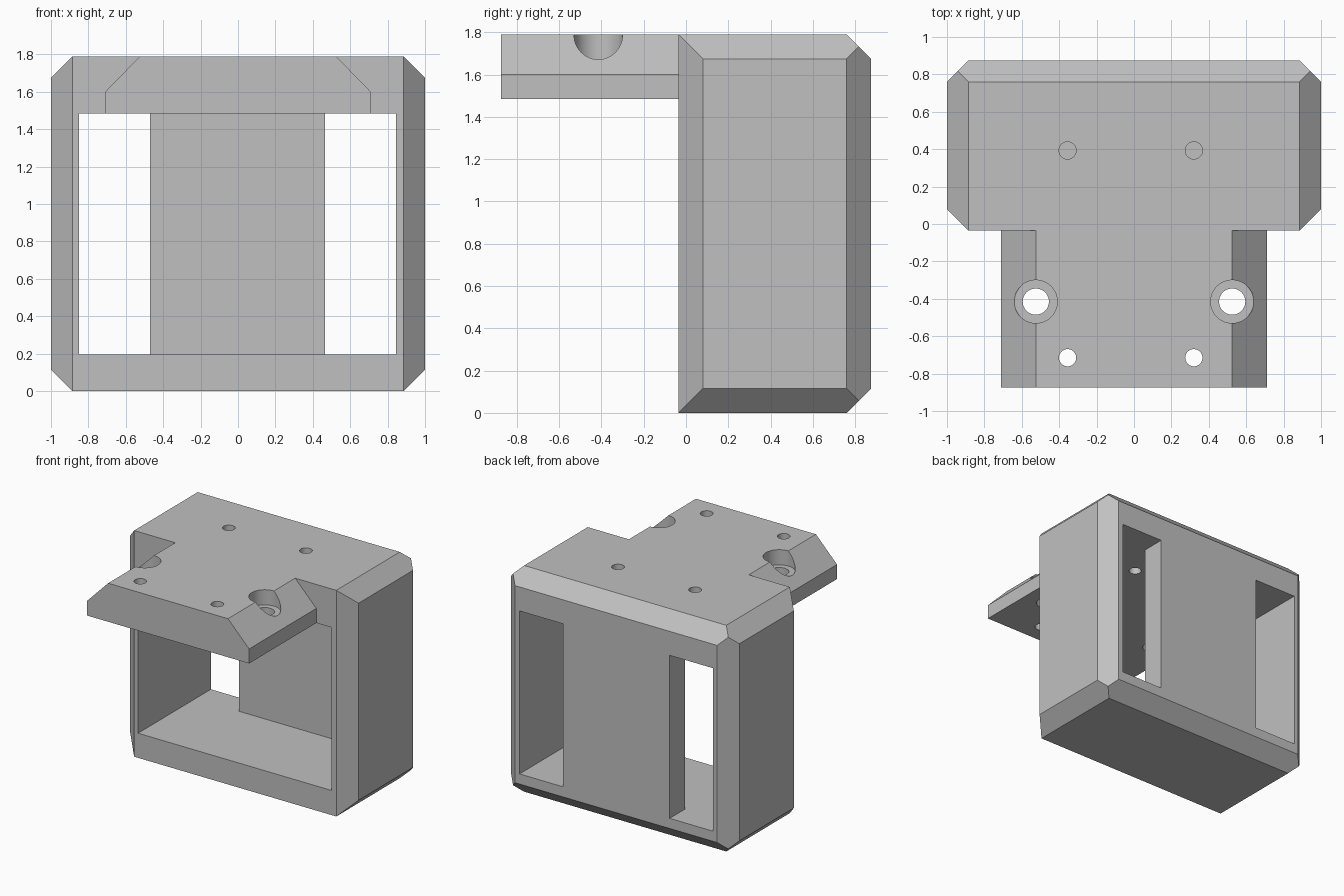
import bpy, bmesh
from mathutils import Vector

cube = bpy.data.objects.get("Cube")
if cube:
    bpy.data.objects.remove(cube, do_unlink=True)

H, FRONT, BACK, BEVEL = 1.79, -0.035, 0.875, 0.115

grey = bpy.data.materials.new("light grey plastic")
grey.use_nodes = True
colour = (0.53, 0.53, 0.53, 1)
grey.diffuse_color = colour
grey.node_tree.nodes["Principled BSDF"].inputs["Base Color"].default_value = colour


def finish(name, bm):
    bmesh.ops.recalc_face_normals(bm, faces=bm.faces)
    mesh = bpy.data.meshes.new(name)
    bm.to_mesh(mesh)
    bm.free()
    mesh.materials.append(grey)
    obj = bpy.data.objects.new(name, mesh)
    bpy.context.collection.objects.link(obj)
    return obj


def box_mesh(lo, hi):
    bm = bmesh.new()
    bmesh.ops.create_cube(bm, size=1)
    for v in bm.verts:
        v.co = [a + (b - a) * (c + 0.5) for a, b, c in zip(lo, hi, v.co)]
    return bm


def cylinder(name, x, y, radius, z0, z1):
    bm = bmesh.new()
    bmesh.ops.create_cone(bm, cap_ends=True, segments=48, radius1=radius, radius2=radius, depth=z1 - z0)
    bmesh.ops.translate(bm, verts=bm.verts, vec=(x, y, (z0 + z1) / 2))
    return finish(name, bm)


def combine(target, other, operation):
    mod = target.modifiers.new(operation.lower(), "BOOLEAN")
    mod.operation, mod.solver, mod.object = operation, "EXACT", other
    bpy.context.view_layer.objects.active = target
    bpy.ops.object.modifier_apply(modifier=mod.name)
    bpy.data.objects.remove(other, do_unlink=True)


# Housing block: every edge bevelled except the two level front edges
lo, hi = Vector((-1, FRONT, 0)), Vector((1, BACK, H))
bm = box_mesh(lo, hi)
bevels = [(s, t, 0) for s in (-1, 1) for t in (-1, 1)]
bevels += [(s, 0, t) for s in (-1, 1) for t in (-1, 1)]
bevels += [(0, 1, t) for t in (-1, 1)]
for n in map(Vector, bevels):
    corner = Vector([hi[i] if n[i] > 0 else lo[i] for i in range(3)])
    cut = bmesh.ops.bisect_plane(bm, geom=bm.verts[:] + bm.edges[:] + bm.faces[:], dist=1e-5,
                                 plane_co=corner - n * (BEVEL / 2), plane_no=n, clear_outer=True)
    rim = [e for e in cut["geom_cut"] if isinstance(e, bmesh.types.BMEdge)]
    bmesh.ops.contextual_create(bm, geom=rim)
housing = finish("housing_bracket", bm)

# Mounting shelf with sloping sides, reaching slightly into the block
half = [(0.71, 1.485), (0.71, 1.6), (0.525, H)]
profile = half + [(-x, z) for x, z in reversed(half)]
bm = bmesh.new()
face = bm.faces.new([bm.verts.new((x, -BACK, z)) for x, z in profile])
ext = bmesh.ops.extrude_face_region(bm, geom=[face])
bmesh.ops.translate(bm, vec=(0, BACK + 0.05, 0),
                    verts=[v for v in ext["geom"] if isinstance(v, bmesh.types.BMVert)])
combine(housing, finish("shelf", bm), "UNION")

# Front cavity and the two slots in the back wall
Z0, Z1 = 0.195, 1.485
for name, x0, x1, y0, y1 in [("cavity", -0.85, 0.845, -0.2, 0.685),
                             ("slot_right", -0.85, -0.47, 0.5, 1),
                             ("slot_left", 0.465, 0.845, 0.5, 1)]:
    combine(housing, finish(name, box_mesh((x0, y0, Z0), (x1, y1, Z1))), "DIFFERENCE")

# Counterbored screw holes on the slopes
for x in (-0.525, 0.525):
    combine(housing, cylinder("counterbore", x, -0.415, 0.115, 1.67, 2), "DIFFERENCE")
    combine(housing, cylinder("screw_hole", x, -0.415, 0.07, 1.3, 2), "DIFFERENCE")

# Four small holes through the top plate
for x in (-0.355, 0.32):
    for y in (-0.715, 0.393):
        combine(housing, cylinder("pin_hole", x, y, 0.046, 1.3, 2), "DIFFERENCE")

# Round hole walls smooth, flat faces sharp
bpy.ops.object.select_all(action="DESELECT")
housing.select_set(True)
bpy.context.view_layer.objects.active = housing
bpy.ops.object.shade_smooth_by_angle(angle=0.5)
